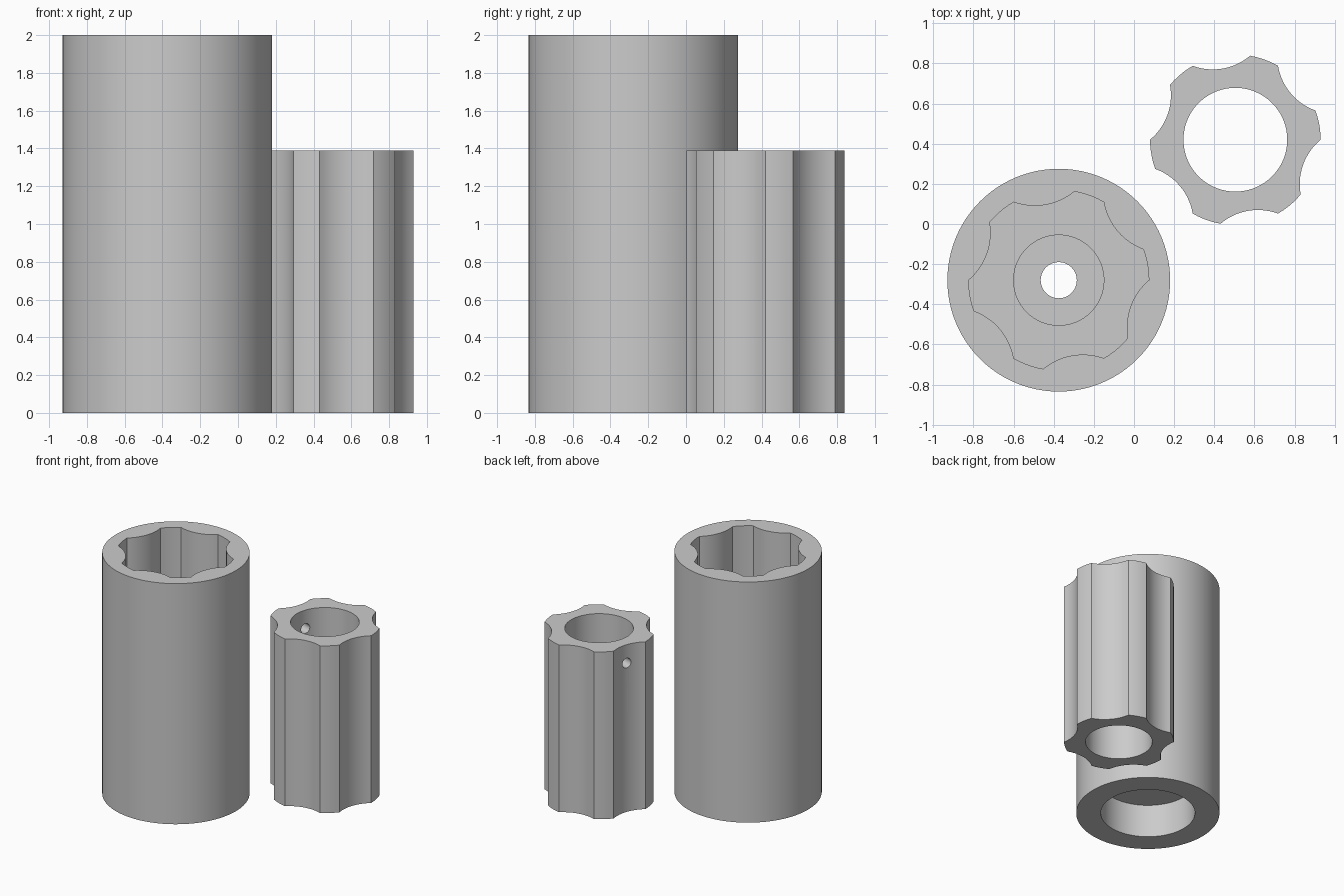
import bpy, bmesh, math
from mathutils import Matrix, Vector

if "Cube" in bpy.data.objects:
    bpy.data.objects.remove(bpy.data.objects["Cube"])

SLEEVE = (-0.375, -0.28)
INSERT = (0.505, 0.42)

grey = bpy.data.materials.new("plain grey")
grey.diffuse_color = (0.6, 0.6, 0.6, 1)
grey.use_nodes = True
grey.node_tree.nodes["Principled BSDF"].inputs["Base Color"].default_value = grey.diffuse_color


def circle(r, n=96):
    return [(r * math.cos(2 * math.pi * i / n), r * math.sin(2 * math.pi * i / n))
            for i in range(n)]


def star(r, groove):
    """Six 20-degree lobes of radius r, joined by concave arcs of depth radius groove."""
    half = r * math.sin(math.radians(20))
    sag = r * math.cos(math.radians(20)) - groove
    arc = (half ** 2 + sag ** 2) / (2 * sag)
    spread = math.asin(half / arc)
    pts = []
    for k in range(6):
        for i in range(6):                       # lobe
            a = math.radians(60 * k + 4 * i)
            pts.append((r * math.cos(a), r * math.sin(a)))
        mid = math.radians(60 * k + 40)          # groove
        for i in range(1, 14):
            b = mid + math.pi + spread * (1 - i / 7)
            pts.append(((groove + arc) * math.cos(mid) + arc * math.cos(b),
                        (groove + arc) * math.sin(mid) + arc * math.sin(b)))
    return pts


def prism(name, profile, centre, z0, z1):
    bm = bmesh.new()
    base = bm.faces.new([bm.verts.new((x, y, z0)) for x, y in profile])
    top = bmesh.ops.extrude_face_region(bm, geom=[base])
    bmesh.ops.translate(bm, vec=(0, 0, z1 - z0),
                        verts=[v for v in top["geom"] if isinstance(v, bmesh.types.BMVert)])
    bmesh.ops.recalc_face_normals(bm, faces=bm.faces)
    mesh = bpy.data.meshes.new(name)
    bm.to_mesh(mesh)
    bm.free()
    mesh.materials.append(grey)
    ob = bpy.data.objects.new(name, mesh)
    ob.location = (*centre, 0)
    bpy.context.collection.objects.link(ob)
    return ob


def cut(target, cutters):
    for c in cutters:
        m = target.modifiers.new(c.name, 'BOOLEAN')
        m.operation, m.solver, m.object = 'DIFFERENCE', 'EXACT', c
    bpy.ops.object.select_all(action='DESELECT')
    target.select_set(True)
    bpy.context.view_layer.objects.active = target
    bpy.context.view_layer.update()
    for m in list(target.modifiers):
        bpy.ops.object.modifier_apply(modifier=m.name)
    for c in cutters:
        bpy.data.objects.remove(c)
    bpy.ops.object.shade_smooth_by_angle(angle=math.radians(25))


# Outer sleeve: lobed socket, screw recess, screw hole and lower bore
sleeve = prism("outer_sleeve", circle(0.555), SLEEVE, 0, 2)
cut(sleeve, [
    prism("lobed_socket", star(0.449, 0.381), SLEEVE, 0.61, 2.1),
    prism("screw_recess", circle(0.225, 64), SLEEVE, 0.48, 0.7),
    prism("screw_hole", circle(0.09, 48), SLEEVE, 0.2, 0.55),
    prism("lower_bore", circle(0.365), SLEEVE, -0.1, 0.28),
])

# Lobed insert: round bore and a small pin hole through one groove
insert = prism("lobed_insert", star(0.425, 0.36), INSERT, 0, 1.39)
pin = prism("pin_hole", circle(0.04, 32), INSERT, 0.15, 0.5)
direction = Vector((math.cos(math.radians(160)), math.sin(math.radians(160)), 0))
pin.matrix_world = (Matrix.Translation((*INSERT, 1.237))
                    @ direction.to_track_quat('Z', 'Y').to_matrix().to_4x4())
cut(insert, [prism("insert_bore", circle(0.2585), INSERT, -0.1, 1.5), pin])
